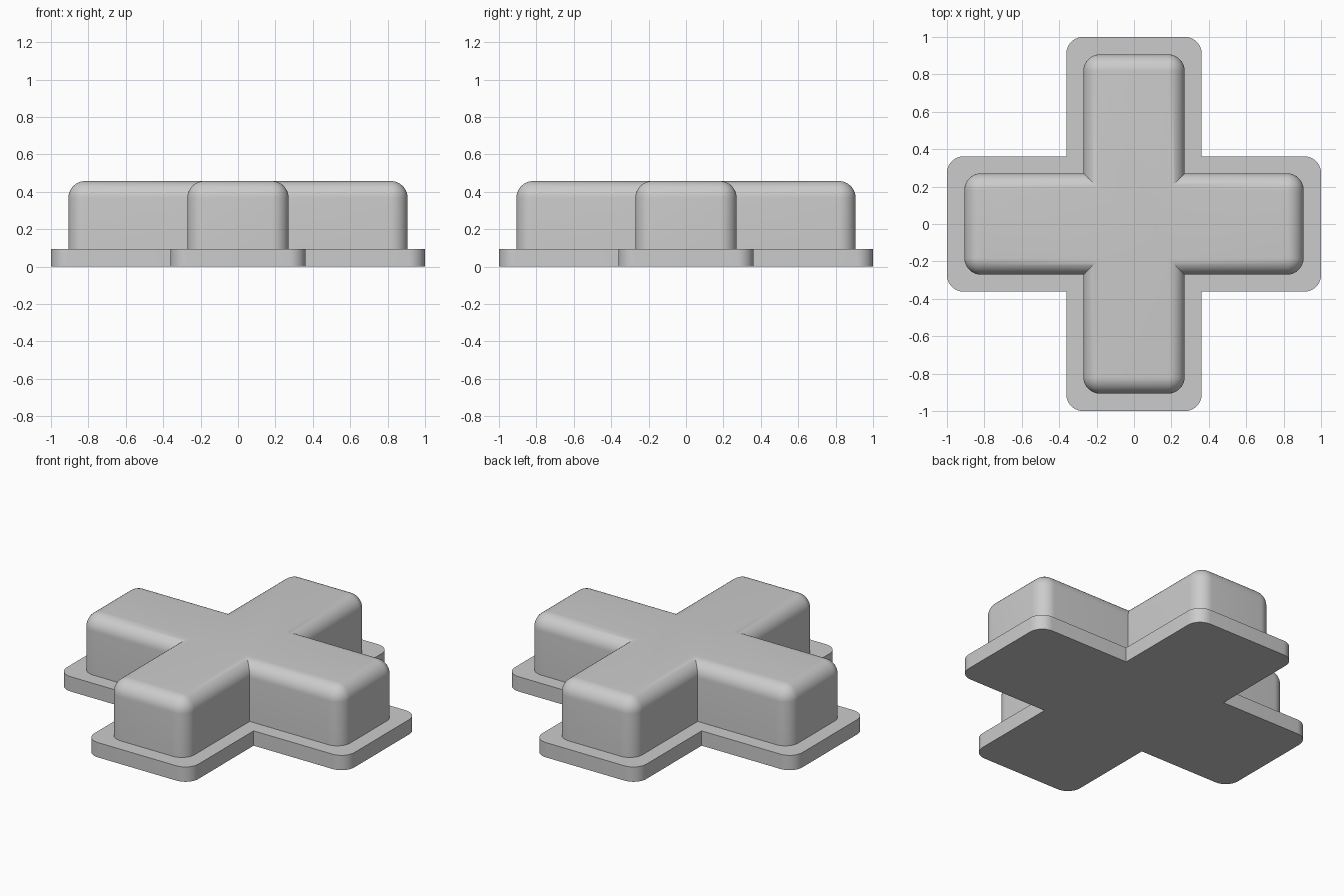
import bpy
import bmesh
from math import cos, sin, pi, radians
from mathutils import Matrix, Vector

cube = bpy.data.objects.get("Cube")
if cube:
    bpy.data.objects.remove(cube, do_unlink=True)

STEPS = 10     # segments per rounded corner
RADIUS = 0.09  # corner and top edge rounding

grey = bpy.data.materials.new("light_grey")
grey.use_nodes = True
colour = (0.6, 0.6, 0.6, 1)
grey.diffuse_color = colour
grey.node_tree.nodes["Principled BSDF"].inputs["Base Color"].default_value = colour


def cross_outline(reach, width, radius):
    """Cross with rounded arm tips and sharp inner corners."""
    arm = [Vector((width, -width))]
    for side in (-1, 1):
        for i in range(STEPS + 1):
            a = pi / 2 * i / STEPS + (-pi / 2 if side < 0 else 0)
            arm.append(Vector((reach - radius + radius * cos(a),
                               side * (width - radius) + radius * sin(a))))
    return [Matrix.Rotation(k * pi / 2, 2) @ p for k in range(4) for p in arm]


def cross_solid(name, reach, width, profile):
    """Loft cross outlines through (inset, height) pairs."""
    bm = bmesh.new()
    rings = []
    for inset, z in profile:
        outline = cross_outline(reach - inset, width - inset, RADIUS - inset)
        rings.append([bm.verts.new((p.x, p.y, z)) for p in outline])
    n = len(rings[0])
    for low, high in zip(rings, rings[1:]):
        for i in range(n):
            j = (i + 1) % n
            bm.faces.new((low[i], low[j], high[j], high[i]))
    bm.faces.new(rings[0][::-1])
    bm.faces.new(rings[-1])
    bmesh.ops.remove_doubles(bm, verts=bm.verts, dist=0.0001)
    bmesh.ops.recalc_face_normals(bm, faces=bm.faces)
    mesh = bpy.data.meshes.new(name)
    bm.to_mesh(mesh)
    bm.free()
    mesh.materials.append(grey)
    obj = bpy.data.objects.new(name, mesh)
    bpy.context.collection.objects.link(obj)
    bpy.ops.object.select_all(action="DESELECT")
    obj.select_set(True)
    bpy.context.view_layer.objects.active = obj
    bpy.ops.object.shade_smooth_by_angle(angle=radians(30))
    return obj


# Flat flange at the bottom
BASE_TOP, TOP = 0.093, 0.457
cross_solid("base_flange", 1.0, 0.362, [(0, 0), (0, BASE_TOP)])

# Raised button with rounded top edges
turns = [pi / 2 * i / STEPS for i in range(STEPS + 1)]
rounding = [(RADIUS * (1 - cos(a)), TOP - RADIUS * (1 - sin(a))) for a in turns]
cross_solid("raised_cross", 0.907, 0.271, [(0, BASE_TOP)] + rounding)
